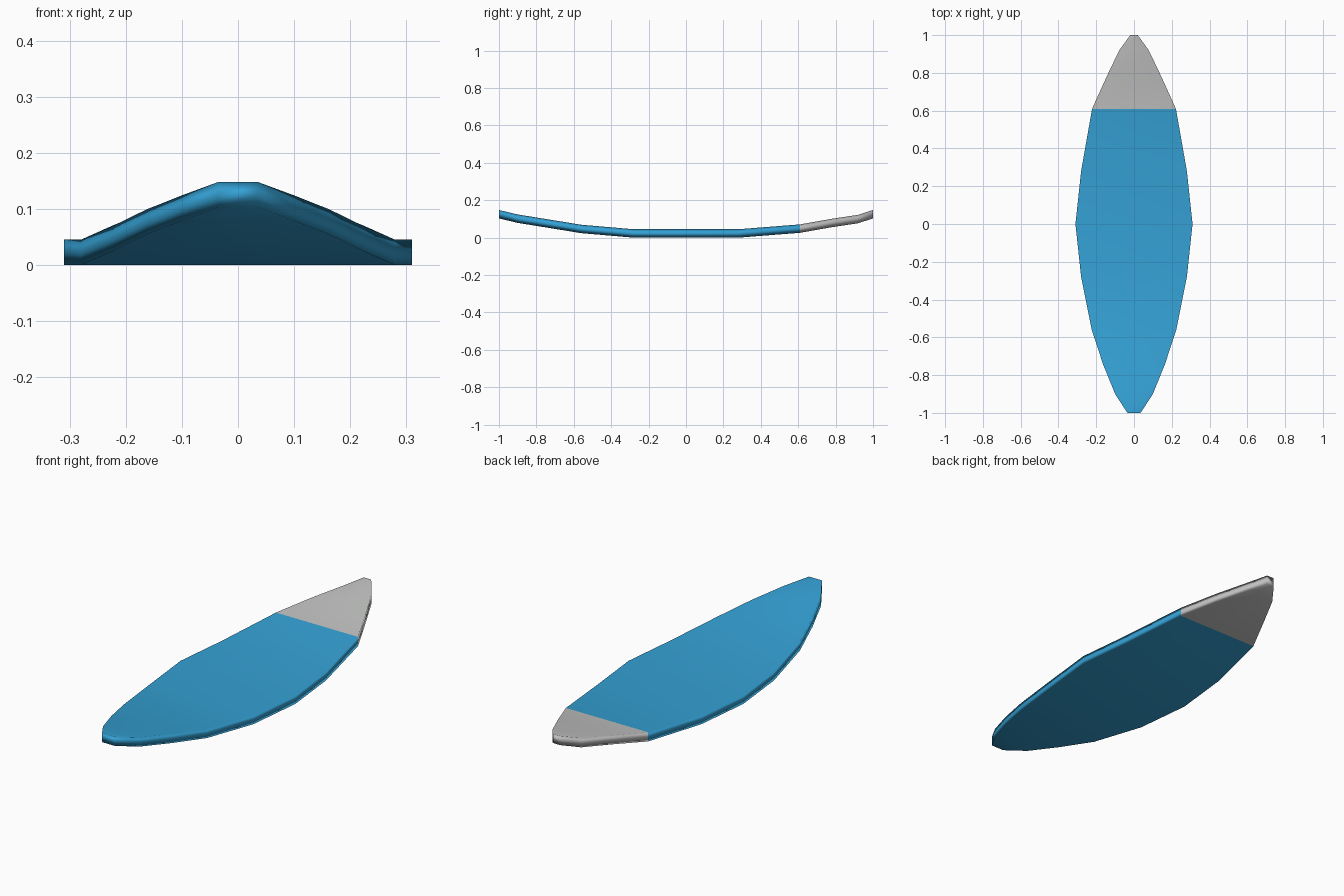
import bpy
import bmesh

cube = bpy.data.objects.get("Cube")
if cube:
    bpy.data.objects.remove(cube, do_unlink=True)


def make_material(name, rgb):
    mat = bpy.data.materials.new(name)
    mat.use_nodes = True
    color = (*rgb, 1)
    mat.diffuse_color = color
    mat.node_tree.nodes["Principled BSDF"].inputs["Base Color"].default_value = color
    return mat


blue = make_material("board blue", (0.035, 0.36, 0.67))
grey = make_material("nose grey", (0.53, 0.54, 0.53))

THICKNESS = 0.045
NOSE_START = 0.61

# Outline and rocker from tail to nose: y, half width, underside height
stations = [
    (-1.0, 0.035, 0.103), (-0.9, 0.10, 0.079), (-0.745, 0.163, 0.054),
    (-0.56, 0.224, 0.024), (-0.28, 0.28, 0), (0, 0.31, 0),
    (0.28, 0.28, 0), (NOSE_START, 0.222, 0.026), (0.78, 0.145, 0.056),
    (0.92, 0.078, 0.077), (1.0, 0.02, 0.103),
]

# Each cross-section is a closed ring with a middle edge along both rails
bm = bmesh.new()
rings = []
for y, half, base in stations:
    points = [(side * half, y, base + level * THICKNESS)
              for side, levels in ((-1, (0, 0.5, 1)), (1, (1, 0.5, 0)))
              for level in levels]
    rings.append([bm.verts.new(p) for p in points])

# Skin between neighbouring sections, with grey beyond the nose line
for a, b in zip(rings, rings[1:]):
    for i in range(len(a)):
        j = (i + 1) % len(a)
        face = bm.faces.new((a[i], a[j], b[j], b[i]))
        face.material_index = int(a[0].co.y >= NOSE_START - 0.001)

# Tail and nose caps, split along the middle edge
for ring, index in ((rings[0], 0), (rings[-1], 1)):
    for corners in ((0, 1, 4, 5), (1, 2, 3, 4)):
        face = bm.faces.new([ring[k] for k in corners])
        face.material_index = index

bmesh.ops.recalc_face_normals(bm, faces=bm.faces)
for face in bm.faces:
    face.smooth = True
mesh = bpy.data.meshes.new("surfboard")
bm.to_mesh(mesh)
bm.free()
mesh.materials.append(blue)
mesh.materials.append(grey)

board = bpy.data.objects.new("surfboard", mesh)
bpy.context.collection.objects.link(board)

# Broad flat deck and underside, with soft shading around the rails
weighted = board.modifiers.new("deck shading", "WEIGHTED_NORMAL")
weighted.mode = "FACE_AREA"
weighted.weight = 50
